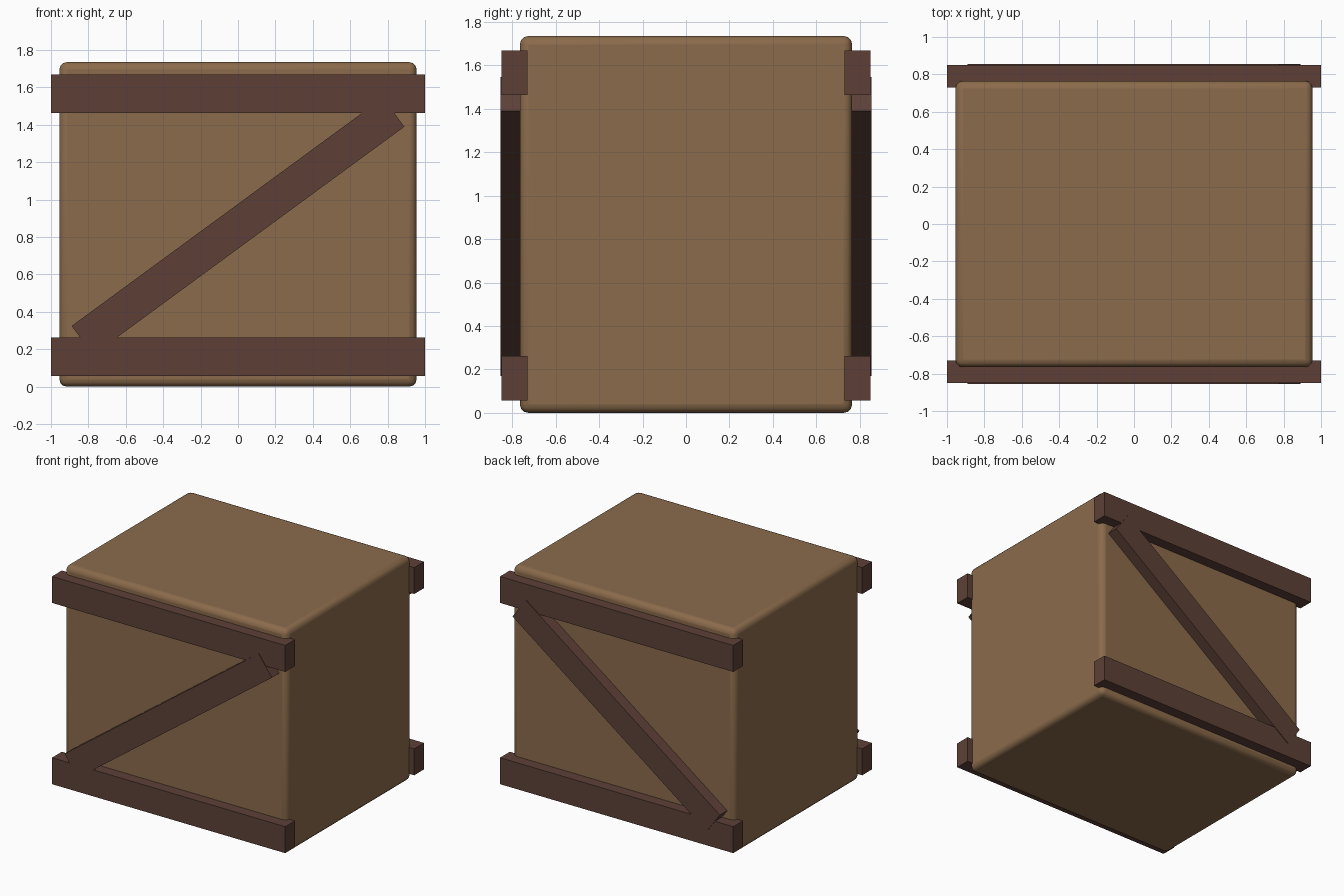
import bpy
import math

if "Cube" in bpy.data.objects:
    bpy.data.objects.remove(bpy.data.objects["Cube"])


def material(name, rgb):
    m = bpy.data.materials.new(name)
    m.diffuse_color = (*rgb, 1)
    m.use_nodes = True
    m.node_tree.nodes["Principled BSDF"].inputs["Base Color"].default_value = m.diffuse_color
    return m


light_wood = material("light wood", (0.258, 0.147, 0.071))
dark_wood = material("dark wood", (0.109, 0.0513, 0.0382))


def block(name, size, location, mat, tilt=0):
    bpy.ops.mesh.primitive_cube_add(size=1, location=location)
    ob = bpy.context.object
    ob.name = name
    ob.scale = size
    bpy.ops.object.transform_apply(location=False, rotation=False, scale=True)
    ob.rotation_euler = (0, -tilt, 0)
    ob.data.materials.append(mat)
    return ob


# Crate body with softly rounded edges
body = block("crate_body", (1.91, 1.53, 1.735), (0, 0, 0.8675), light_wood)
bevel = body.modifiers.new("rounded edges", "BEVEL")
bevel.width = 0.04
bevel.segments = 3
bpy.ops.object.shade_smooth_by_angle(angle=math.radians(40))

# Two rails and a diagonal brace on the front and the back
for side, s in (("front", -1), ("back", 1)):
    for level, z in (("lower", 0.16), ("upper", 1.565)):
        block(f"{side}_{level}_rail", (2, 0.12, 0.205), (0, s * 0.79, z), dark_wood)
    block(f"{side}_brace", (2.064, 0.1, 0.193), (0, s * 0.805, 0.857), dark_wood,
          math.radians(36.25))
